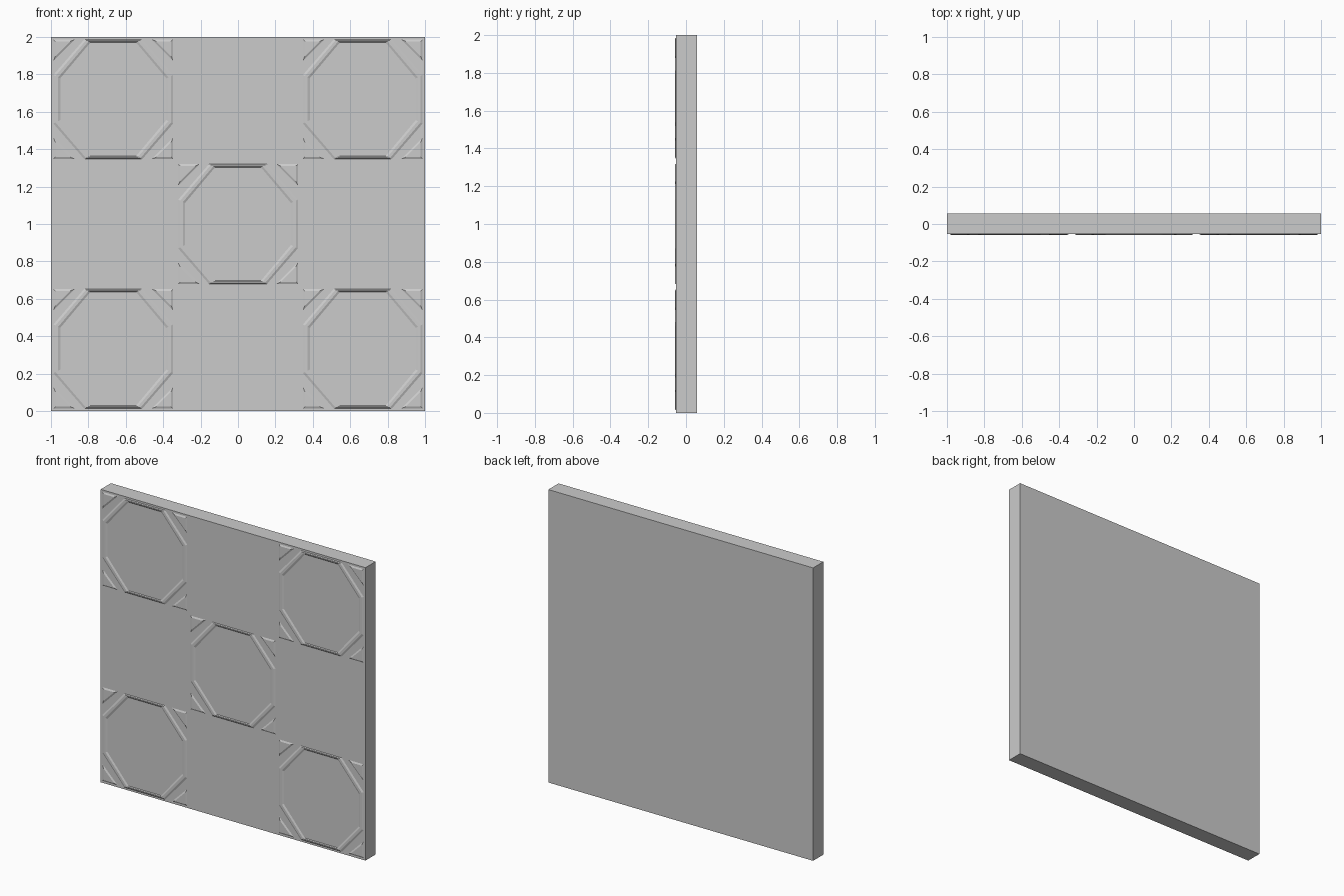
import bpy, bmesh
from mathutils import Vector

if "Cube" in bpy.data.objects:
    bpy.data.objects.remove(bpy.data.objects["Cube"])

FRONT, BACK, FACE = -0.053, 0.057, -0.058   # slab front, slab back, relief front
TILE = 2 / 3


def finish(name, bm):
    bmesh.ops.recalc_face_normals(bm, faces=bm.faces)
    me = bpy.data.meshes.new(name)
    bm.to_mesh(me)
    bm.free()
    ob = bpy.data.objects.new(name, me)
    bpy.context.collection.objects.link(ob)
    return ob


def octagon(w, h, sx, sz):
    """Outline of half width w, half height h; sx, sz = half lengths of the flat sides."""
    q = [(w, sz), (sx, h), (-sx, h), (-w, sz)]
    return [Vector(p) for p in q] + [Vector((-x, -z)) for x, z in q]


def loft(bm, loops, centre, close=False, cap=False):
    """Join successive outlines, each given as (points, y)."""
    rows = [[bm.verts.new((p.x + centre[0], y, p.y + centre[1])) for p in pts]
            for pts, y in loops]
    pairs = list(zip(rows, rows[1:]))
    if close:
        pairs.append((rows[-1], rows[0]))
    for a, b in pairs:
        n = len(a)
        for i in range(n):
            j = (i + 1) % n
            bm.faces.new((a[i], a[j], b[j], b[i]))
    if cap:
        bm.faces.new(rows[0])
        bm.faces.new(rows[-1])


# Slab
bm = bmesh.new()
bmesh.ops.create_cube(bm, size=1)
for v in bm.verts:
    v.co = (v.co.x * 2, FRONT if v.co.y < 0 else BACK, v.co.z * 2 + 1)
finish("wall_panel", bm)

outer = octagon(0.32, 0.32, 0.155, 0.13)
inner = octagon(0.283, 0.302, 0.123, 0.112)


def between(t):
    return [a.lerp(b, t) for a, b in zip(outer, inner)]


# Relief on the checkerboard tiles
for i in range(-1, 2):
    for k in range(-1, 2):
        if (i + k) % 2:
            continue
        c = (i * TILE, 1 + k * TILE)
        # Chamfered octagonal ring
        bm = bmesh.new()
        loft(bm, [(outer, FRONT), (between(0.3), FACE),
                  (between(0.7), FACE), (inner, FRONT)], c, close=True)
        finish("octagon_ring", bm)
        # Chamfered corner triangles
        bm = bmesh.new()
        for sx in (-1, 1):
            for sz in (-1, 1):
                base = [Vector((x * sx, z * sz)) for x, z in
                        ((0.32, 0.32), (0.205, 0.32), (0.32, 0.205))]
                mid = Vector((0.286 * sx, 0.286 * sz))
                top = [p.lerp(mid, 0.3) for p in base]
                loft(bm, [(base, FRONT), (top, FACE)], c, cap=True)
        finish("corner_triangles", bm)
